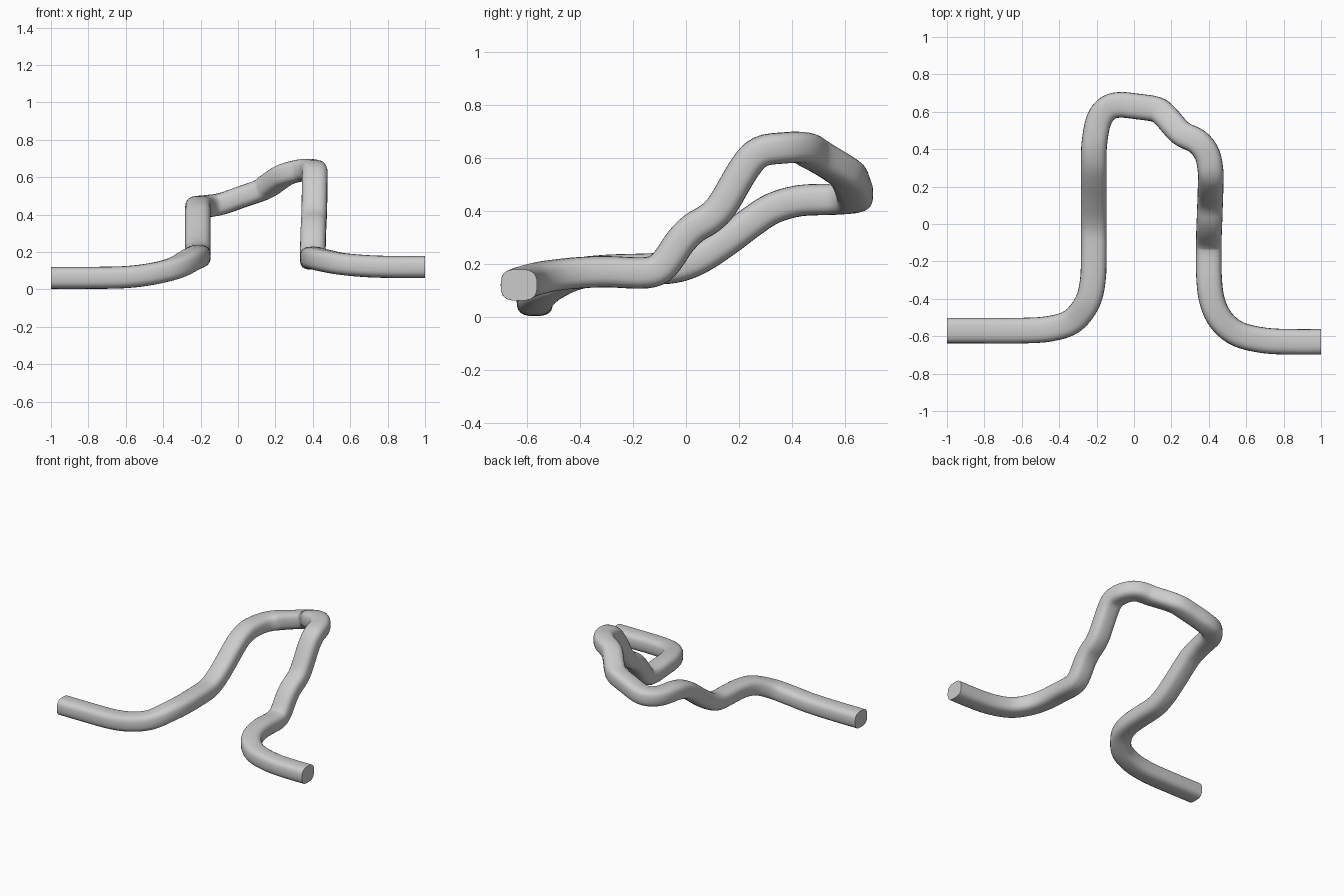
import bpy, bmesh, math
from mathutils import Vector

if "Cube" in bpy.data.objects:
    bpy.data.objects.remove(bpy.data.objects["Cube"])

# Centre line of the bent pipe, from the left end to the right end
PATH = [(-1, -.57, .062), (-.8, -.57, .062), (-.6, -.57, .066), (-.45, -.56, .085),
        (-.33, -.52, .117), (-.25, -.42, .16), (-.22, -.3, .175), (-.215, -.15, .18),
        (-.215, -.04, .187), (-.215, .05, .22), (-.215, .15, .285), (-.215, .25, .36),
        (-.215, .33, .41), (-.212, .43, .438), (-.19, .55, .443), (-.145, .615, .448),
        (-.08, .637, .46), (.02, .628, .495), (.12, .612, .53), (.17, .575, .56),
        (.25, .487, .613), (.34, .44, .637), (.392, .37, .637), (.41, .28, .622),
        (.41, .22, .56), (.408, .14, .425), (.406, .09, .372), (.404, .03, .335),
        (.402, -.02, .285), (.4, -.085, .195), (.4, -.15, .166), (.402, -.3, .17),
        (.42, -.42, .165), (.47, -.52, .153), (.56, -.59, .136), (.7, -.623, .124),
        (.85, -.63, .12), (1, -.63, .12)]
WIDTH, HEIGHT, SIDES, STEPS = .137, .118, 24, 4


def smooth_path(points, steps):
    """Catmull-Rom line through the points."""
    p = [Vector(q) for q in points]
    p = [2 * p[0] - p[1]] + p + [2 * p[-1] - p[-2]]
    out = []
    for a, b, c, d in zip(p, p[1:], p[2:], p[3:]):
        for i in range(steps):
            t = i / steps
            out.append(.5 * (2 * b + (c - a) * t + (2 * a - 5 * b + 4 * c - d) * t * t
                             + (3 * b - a - 3 * c + d) * t ** 3))
    return out + [p[-2]]


def rounded_profile():
    """Soft rounded-rectangle cross-section."""
    def soft(v):
        return math.copysign(abs(v) ** .68, v)
    angles = [2 * math.pi * i / SIDES for i in range(SIDES)]
    return [(soft(math.cos(a)) * WIDTH / 2, soft(math.sin(a)) * HEIGHT / 2) for a in angles]


# Sweep the section along the line, keeping it upright
line = smooth_path(PATH, STEPS)
profile = rounded_profile()
bm = bmesh.new()
rings = []
for i, centre in enumerate(line):
    tangent = (line[min(i + 1, len(line) - 1)] - line[max(i - 1, 0)]).normalized()
    if i in (0, len(line) - 1):
        tangent = Vector((1, 0, 0))
    side = tangent.cross(Vector((0, 0, 1))).normalized()
    up = side.cross(tangent)
    rings.append([bm.verts.new(centre + side * u + up * v) for u, v in profile])
for r, s in zip(rings, rings[1:]):
    for j in range(SIDES):
        k = (j + 1) % SIDES
        bm.faces.new((r[j], r[k], s[k], s[j]))

# Flat end caps
bm.faces.new(rings[0])
bm.faces.new(rings[-1])
bmesh.ops.recalc_face_normals(bm, faces=bm.faces[:])
mesh = bpy.data.meshes.new("bent_pipe")
bm.to_mesh(mesh)
bm.free()
pipe = bpy.data.objects.new("bent_pipe", mesh)
bpy.context.collection.objects.link(pipe)
bpy.context.view_layer.objects.active = pipe
pipe.select_set(True)
bpy.ops.object.shade_smooth_by_angle(angle=math.radians(40))
